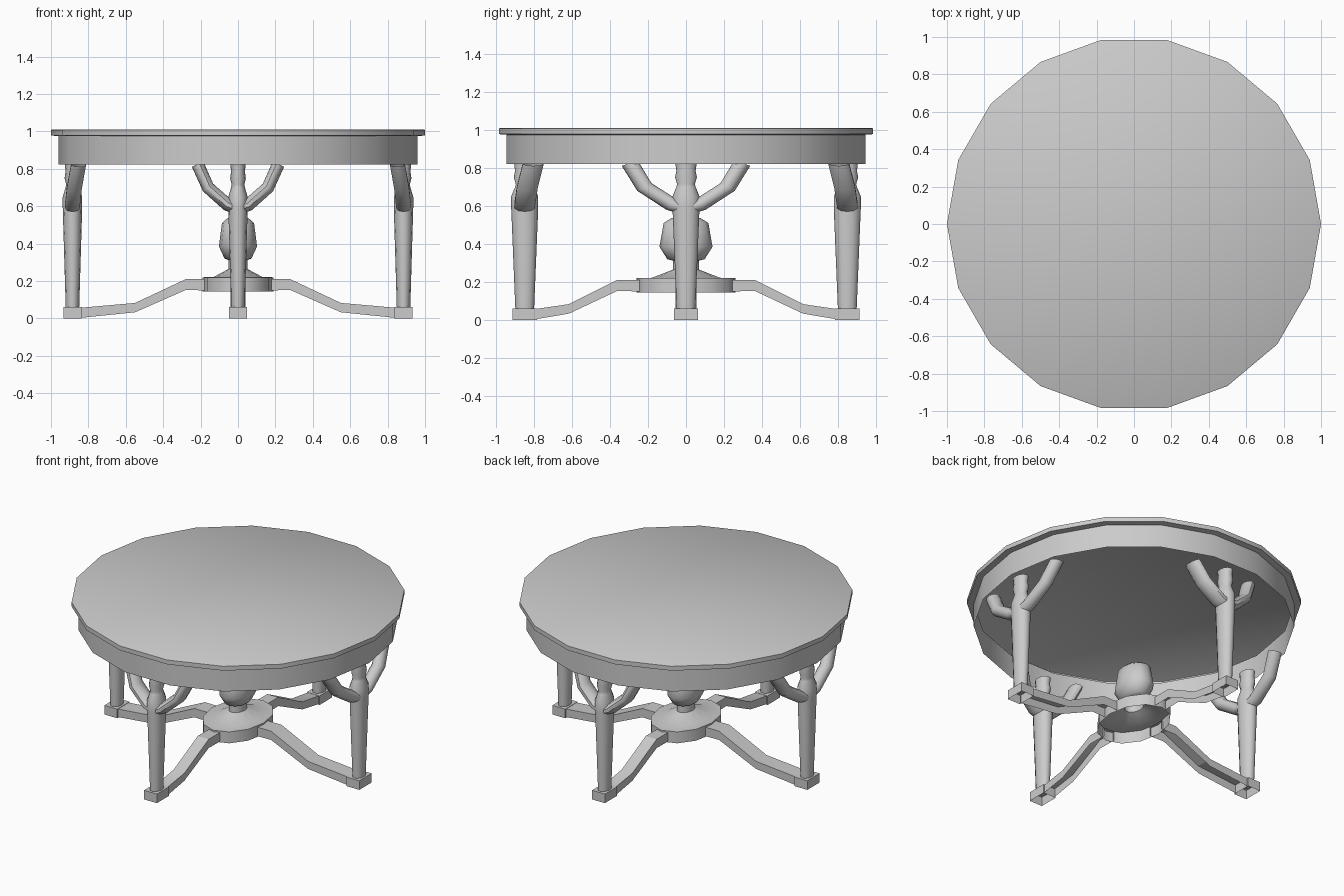
import bpy, bmesh, math
from mathutils import Vector, Matrix

if "Cube" in bpy.data.objects:
    bpy.data.objects.remove(bpy.data.objects["Cube"])

STRETCH = Matrix.Diagonal((1, 1.37, 1, 1))   # the whole base is wider in y than in x


def finish(bm, name, matrix=Matrix(), angle=50):
    bmesh.ops.transform(bm, matrix=matrix, verts=bm.verts)
    bmesh.ops.recalc_face_normals(bm, faces=bm.faces)
    me = bpy.data.meshes.new(name)
    bm.to_mesh(me)
    bm.free()
    ob = bpy.data.objects.new(name, me)
    bpy.context.collection.objects.link(ob)
    bpy.ops.object.select_all(action='DESELECT')
    ob.select_set(True)
    bpy.context.view_layer.objects.active = ob
    bpy.ops.object.shade_smooth_by_angle(angle=math.radians(angle))
    return ob


def skin(bm, rings, cap=False, loop=True):
    # bridge successive rings of points with quads; the last ring can be capped
    rows = [[bm.verts.new(p) for p in r] for r in rings]
    n = len(rows[0])
    for a, b in zip(rows, rows[1:]):
        for i in range(n if loop else n - 1):
            j = (i + 1) % n
            bm.faces.new((a[i], a[j], b[j], b[i]))
    if cap:
        bm.faces.new(rows[-1])


def lathe(name, profile, sides, matrix=Matrix(), cap=False):
    bm = bmesh.new()
    steps = [2 * math.pi * i / sides for i in range(sides)]
    skin(bm, [[(r * math.cos(a), r * math.sin(a), z) for a in steps] for r, z in profile], cap)
    return finish(bm, name, matrix)


def foot(name, x, y, z0, z1, matrix):
    # open-bottomed square shoe
    bm = bmesh.new()
    skin(bm, [[(-x, -y, z), (x, -y, z), (x, y, z), (-x, y, z)] for z in (z0, z1)], True)
    return finish(bm, name, matrix)


def bracket(name, side, matrix):
    # curved tube branching from the leg to the apron
    path = [(0, 0.588, 0), (0.055, 0.607, 0), (0.16, 0.70, -0.01), (0.216, 0.825, -0.033)]
    rings = []
    for i, (t, z, r) in enumerate(path):
        a, b = path[max(i - 1, 0)], path[min(i + 1, len(path) - 1)]
        d = Vector((b[0] - a[0], b[1] - a[1])).normalized()
        ring = []
        for k in range(10):
            u = 2 * math.pi * k / 10
            c, s = 0.034 * math.cos(u), 0.042 * math.sin(u)
            ring.append((r + s, side * (t - d.y * c), z + d.x * c))
        rings.append(ring)
    bm = bmesh.new()
    skin(bm, rings)
    return finish(bm, name, matrix)


def stretcher(name, xs, matrix):
    # bent channel, open below, from the central ring down to the foot
    w = 0.04
    zs = [(0.15, 0.21), (0.152, 0.21), (0.033, 0.083), (0.003, 0.057)]
    rings = [[(x, -w, lo), (x, -w, hi), (x, w, hi), (x, w, lo)] for x, (lo, hi) in zip(xs, zs)]
    bm = bmesh.new()
    skin(bm, rings, loop=False)
    return finish(bm, name, matrix, 20)


# table top with a thin lip, and the apron wall, hollow below
lathe("table_top", [(0.96, 0.975), (1, 0.978), (1, 1.007), (0.995, 1.01)], 18, cap=True)
lathe("apron", [(0.96, 0.822), (0.96, 0.976)], 18)

# central ring and urn
lathe("center_ring", [(0.19, 0.145), (0.19, 0.22), (0.13, 0.222), (0.05, 0.265)], 12, STRETCH)
lathe("urn", [(0.05, 0.262), (0.05, 0.312), (0.072, 0.32), (0.102, 0.385), (0.086, 0.51),
              (0.055, 0.537), (0.015, 0.545)], 12, STRETCH, cap=True)

# four legs with feet, brackets and stretchers
leg_profile = [(0.036, 0.055), (0.052, 0.59), (0.052, 0.65), (0.037, 0.70), (0.034, 0.715),
               (0.042, 0.75), (0.037, 0.785), (0.041, 0.825)]
x_arm, y_arm = (0.17, 0.28, 0.55, 0.845), (0.17, 0.265, 0.45, 0.58)
for k, label in enumerate(("right", "back", "left", "front")):
    dist = 0.885 if k % 2 == 0 else 0.62
    turn = STRETCH @ Matrix.Rotation(k * math.pi / 2, 4, 'Z')
    place = turn @ Matrix.Translation((dist, 0, 0))
    lathe(label + "_leg", leg_profile, 12, place)
    foot(label + "_foot", 0.047, 0.047, 0, 0.06, place)
    for side in (-1, 1):
        bracket(f"{label}_bracket_{'a' if side < 0 else 'b'}", side, place)
    stretcher(label + "_stretcher", x_arm if k % 2 == 0 else y_arm, turn)
